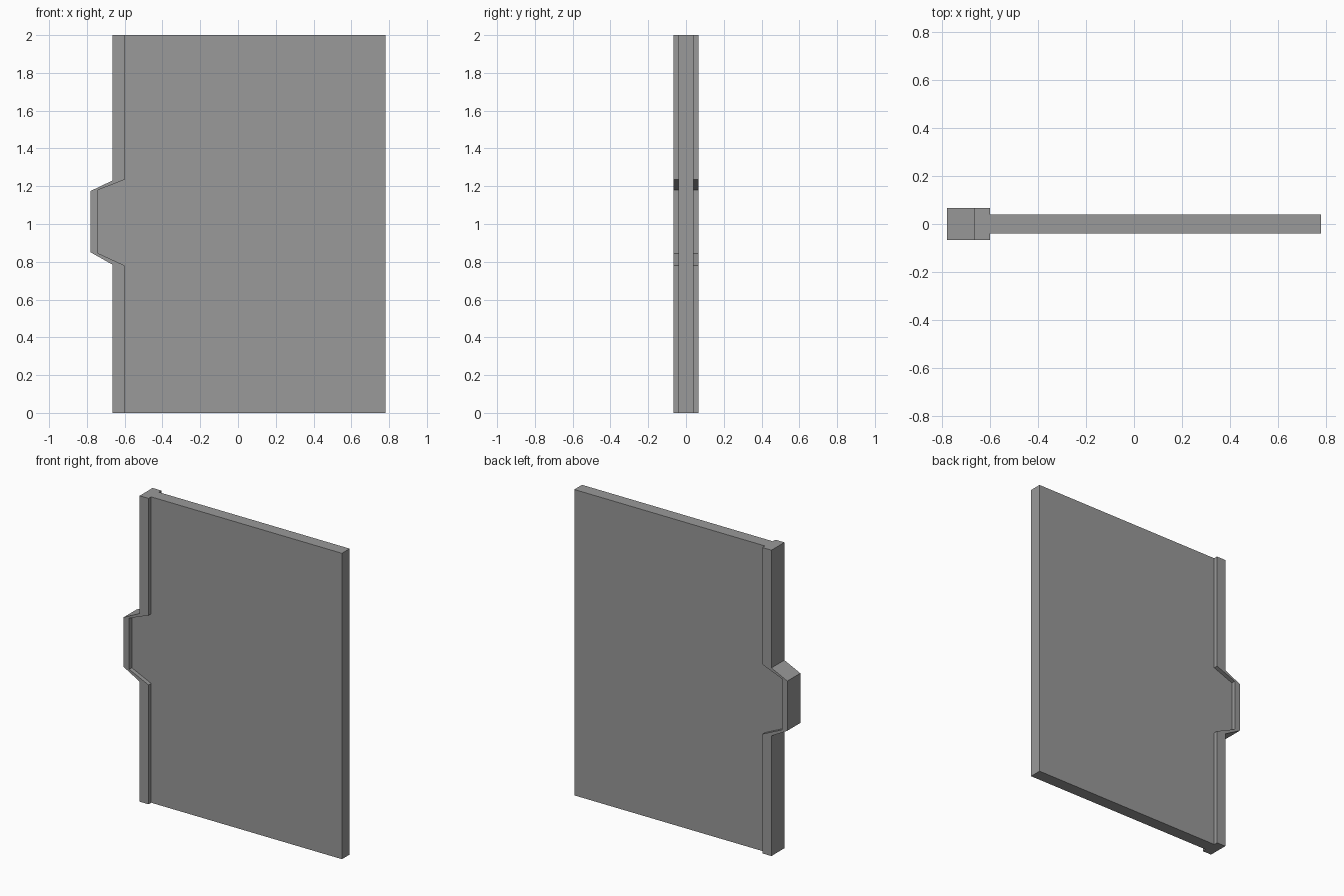
import bpy
import bmesh

cube = bpy.data.objects.get("Cube")
if cube:
    bpy.data.objects.remove(cube, do_unlink=True)

HEIGHT = 2.0
PANEL_HALF = 0.04
EDGE_HALF = 0.067
RIGHT_END = 0.78

grey = bpy.data.materials.new("plain grey")
grey.use_nodes = True
colour = (0.32, 0.32, 0.32, 1)
grey.diffuse_color = colour
grey.node_tree.nodes["Principled BSDF"].inputs["Base Color"].default_value = colour


def extrude_outline(name, outline, half):
    """Flat XZ outline extruded symmetrically along y."""
    bm = bmesh.new()
    face = bm.faces.new([bm.verts.new((x, -half, z)) for x, z in outline])
    moved = bmesh.ops.extrude_face_region(bm, geom=[face])["geom"]
    verts = [v for v in moved if isinstance(v, bmesh.types.BMVert)]
    bmesh.ops.translate(bm, verts=verts, vec=(0, 2 * half, 0))
    bmesh.ops.recalc_face_normals(bm, faces=bm.faces)
    mesh = bpy.data.meshes.new(name)
    bm.to_mesh(mesh)
    bm.free()
    mesh.materials.append(grey)
    obj = bpy.data.objects.new(name, mesh)
    bpy.context.collection.objects.link(obj)
    return obj


# Inner and outer lines of the edge strip, bottom to top, with the handle bump
inner = [(-0.60, 0), (-0.60, 0.78), (-0.74, 0.845), (-0.74, 1.18), (-0.60, 1.235), (-0.60, HEIGHT)]
outer = [(-0.665, 0), (-0.665, 0.785), (-0.78, 0.85), (-0.78, 1.175), (-0.665, 1.23), (-0.665, HEIGHT)]

# Thin door panel, reaching into the handle bump
extrude_outline("door_panel", inner + [(RIGHT_END, HEIGHT), (RIGHT_END, 0)], PANEL_HALF)

# Thicker edge strip that wraps around the bump
extrude_outline("handle_edge_strip", inner + outer[::-1], EDGE_HALF)
